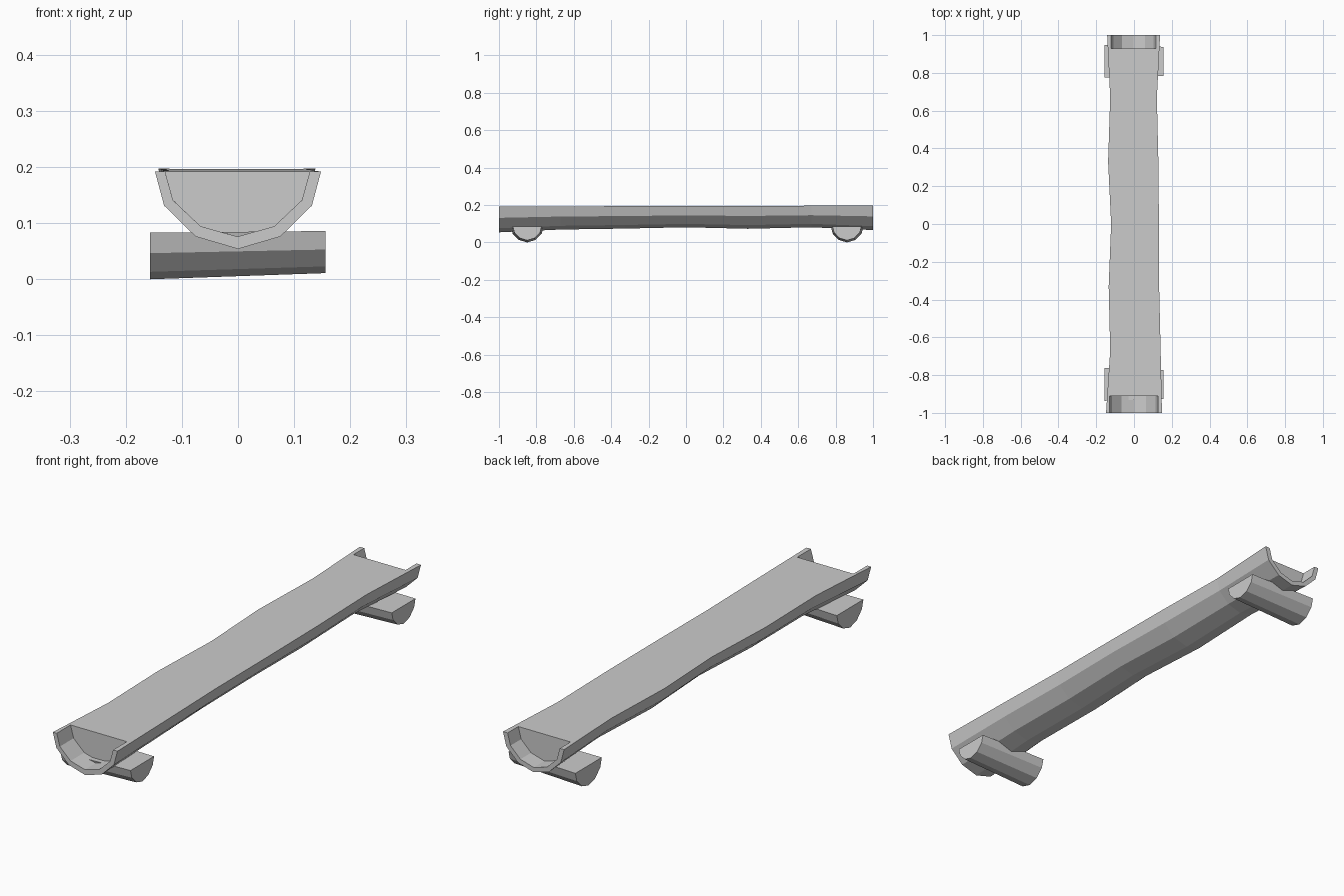
import bpy, bmesh
from mathutils import Vector

if "Cube" in bpy.data.objects:
    bpy.data.objects.remove(bpy.data.objects["Cube"])

def finish(bm, name):
    bmesh.ops.recalc_face_normals(bm, faces=bm.faces)
    me = bpy.data.meshes.new(name)
    bm.to_mesh(me)
    bm.free()
    ob = bpy.data.objects.new(name, me)
    bpy.context.collection.objects.link(ob)
    return ob

def bridge(bm, a, b):
    for i in range(len(a) - 1):
        bm.faces.new((a[i], a[i + 1], b[i + 1], b[i]))

# Half-round profile: (sideways fraction, height fraction below flat face)
PROFILE = [(-1, 0), (-.89, .44), (-.51, .84), (0, 1), (.51, .84), (.89, .44), (1, 0)]

def log_top(y):
    return 0.1945 + 0.0025 * y

def log_ring(bm, y, left, right, bottom):
    mid, half, top = (left + right) / 2, (right - left) / 2, log_top(y)
    return [bm.verts.new((mid + half * u, y, top - (top - bottom) * v)) for u, v in PROFILE]

# Seat: wavy half log with a hollow at each end
SECTIONS = [  # y, left, right, bottom
    (-1, -.148, .148, .054), (-.67, -.126, .141, .069), (-.33, -.134, .133, .074),
    (0, -.121, .132, .081), (.33, -.137, .129, .073), (.67, -.126, .121, .081),
    (1, -.142, .138, .066)]
bm = bmesh.new()
rings = [log_ring(bm, *s) for s in SECTIONS]
for a, b in zip(rings, rings[1:]):
    bridge(bm, a, b)

def hollow(outer, y_end, y_deep, left, right, bottom):
    rim = log_ring(bm, y_end, left, right, bottom)
    deep = log_ring(bm, y_deep, left, right, bottom)
    bridge(bm, outer, rim)
    bridge(bm, rim, deep)
    bm.faces.new(deep)
    return rim, deep

f_rim, f_deep = hollow(rings[0], -1, -.91, -.13, .128, .076)
b_rim, b_deep = hollow(rings[-1], 1, .93, -.122, .117, .086)
# Flat sitting face
bm.faces.new([r[0] for r in rings] + [b_rim[0], b_deep[0], b_deep[-1], b_rim[-1]]
             + [r[-1] for r in reversed(rings)]
             + [f_rim[-1], f_deep[-1], f_deep[0], f_rim[0]])
finish(bm, "log_seat")

# Supports: short tapering half logs laid across, flat side up
def support(name, ends):
    bm = bmesh.new()
    rr = []
    for x, y0, y1, top, bottom in ends:
        mid, half = (y0 + y1) / 2, (y1 - y0) / 2
        rr.append([bm.verts.new((x, mid + half * u, top - (top - bottom) * v))
                   for u, v in PROFILE])
    a, b = rr
    bridge(bm, a, b)
    bm.faces.new((a[0], a[-1], b[-1], b[0]))
    bm.faces.new(a)
    bm.faces.new(b)
    finish(bm, name)

support("front_support", [(-.157, -.936, -.762, .083, 0), (.156, -.926, -.772, .086, .011)])
support("back_support", [(-.157, .775, .948, .083, 0), (.156, .783, .938, .086, .011)])
